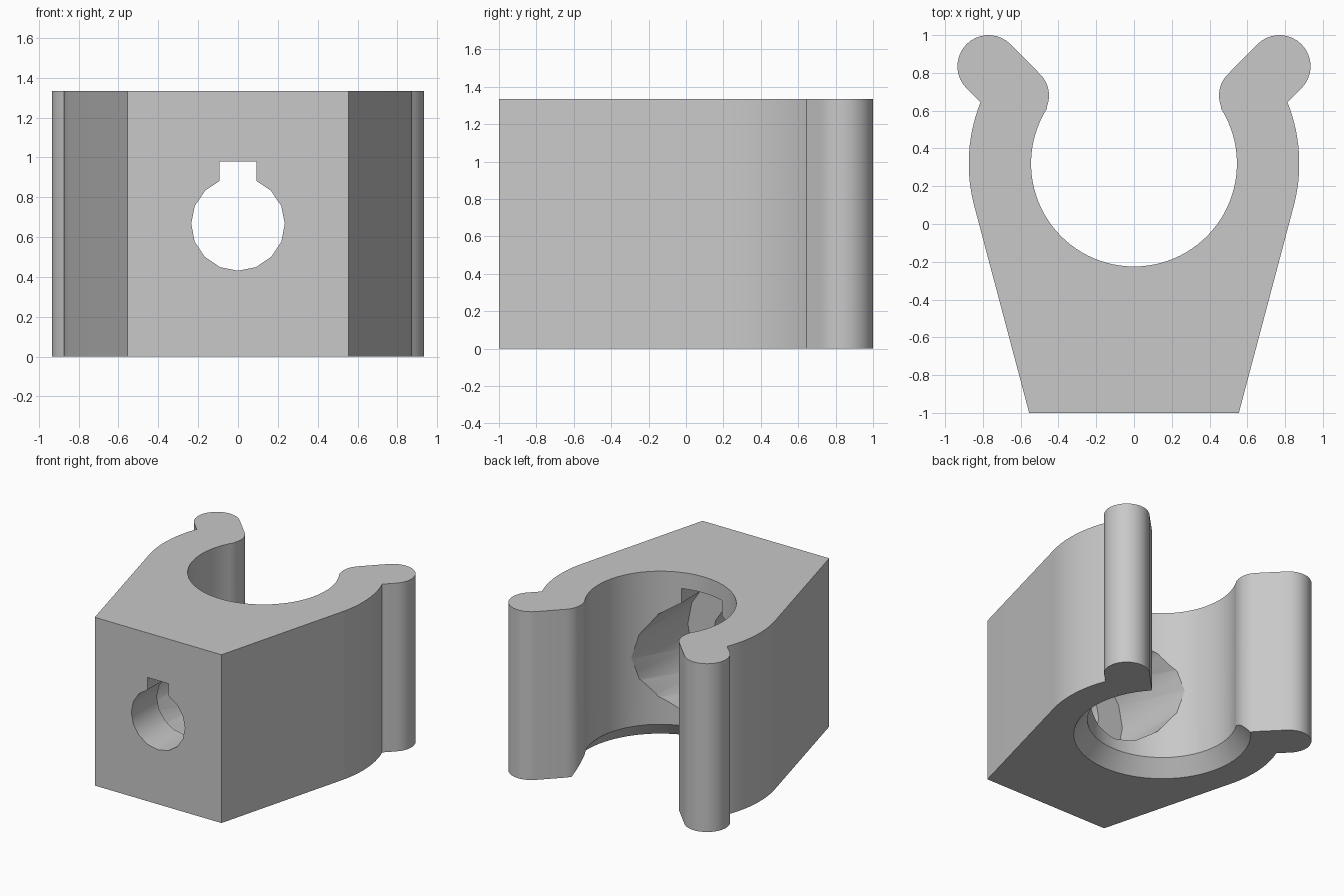
import bpy
import bmesh
from math import cos, sin, radians, pi

if "Cube" in bpy.data.objects:
    bpy.data.objects.remove(bpy.data.objects["Cube"], do_unlink=True)

HEIGHT = 1.333
BORE_Y, BORE_R = 0.32, 0.545
HOLE_Z = HEIGHT / 2

grey = bpy.data.materials.new("light_grey")
grey.use_nodes = True
grey.diffuse_color = (0.58, 0.58, 0.58, 1)
grey.node_tree.nodes["Principled BSDF"].inputs["Base Color"].default_value = (0.58, 0.58, 0.58, 1)


def arc(cx, cy, r, start, end, steps):
    angles = [radians(start + (end - start) * i / steps) for i in range(steps + 1)]
    return [(cx + r * cos(a), cy + r * sin(a)) for a in angles]


def make_object(name, bm):
    mesh = bpy.data.meshes.new(name)
    bmesh.ops.recalc_face_normals(bm, faces=bm.faces)
    bm.to_mesh(mesh)
    bm.free()
    mesh.materials.append(grey)
    obj = bpy.data.objects.new(name, mesh)
    bpy.context.collection.objects.link(obj)
    return obj


def extrude_outline(name, points, height):
    bm = bmesh.new()
    face = bm.faces.new([bm.verts.new((x, y, 0)) for x, y in points])
    top = bmesh.ops.extrude_face_region(bm, geom=[face])["geom"]
    verts = [v for v in top if isinstance(v, bmesh.types.BMVert)]
    bmesh.ops.translate(bm, vec=(0, 0, height), verts=verts)
    return make_object(name, bm)


def lathe_cutter(name, r1, r2, depth, sides, location, along_y=False):
    bm = bmesh.new()
    bmesh.ops.create_cone(bm, cap_ends=True, segments=sides, radius1=r1, radius2=r2, depth=depth)
    obj = make_object(name, bm)
    obj.location = location
    if along_y:
        obj.rotation_euler.x = pi / 2
    return obj


def box_cutter(name, half_width, y0, y1, z0, z1):
    points = [(-half_width, y0), (half_width, y0), (half_width, y1), (-half_width, y1)]
    obj = extrude_outline(name, points, z1 - z0)
    obj.location.z = z0
    return obj


# Clip outline: tapered foot, round jaw, knobbed tip, inner lip and bore
half = [(0.555, -1.0)]
half += arc(0, BORE_Y, 0.875, -14.5, 21.8, 14)
half += arc(0.77, 0.835, 0.165, -45, 135, 18)
half += arc(0.61, 0.68, 0.16, 135, 200, 8)
half += arc(0, BORE_Y, BORE_R, 32, -90, 32)
mirrored = [(-x, y) for x, y in reversed(half[:-1])]
clip = extrude_outline("clip_body", half + mirrored, HEIGHT)

# Bore chamfer, screw hole and head recess, each hole with a key slot
chamfer, slope = 0.12, 0.10 / 0.12
extra = 0.05
cutters = [
    lathe_cutter("bore_chamfer_cutter", BORE_R + (chamfer + extra) * slope, BORE_R - 0.02 * slope,
                 chamfer + extra + 0.02, 64, (0, BORE_Y, (chamfer + 0.02 - extra) / 2)),
    lathe_cutter("screw_hole_cutter", 0.235, 0.235, 0.7, 16, (0, -0.8, HOLE_Z), True),
    box_cutter("screw_slot_cutter", 0.092, -1.1, -0.5, HOLE_Z, 0.98),
    lathe_cutter("head_recess_cutter", 0.46, 0.46, 0.98, 16, (0, -0.19, HOLE_Z), True),
    box_cutter("head_slot_cutter", 0.177, -0.68, 0.2, HOLE_Z, 1.205),
]

bpy.ops.object.select_all(action="DESELECT")
bpy.context.view_layer.objects.active = clip
clip.select_set(True)
for cutter in cutters:
    cutter.hide_render = True
    mod = clip.modifiers.new(cutter.name, "BOOLEAN")
    mod.operation = "DIFFERENCE"
    mod.solver = "EXACT"
    mod.object = cutter
    bpy.context.view_layer.update()
    bpy.ops.object.modifier_apply(modifier=mod.name)
for cutter in cutters:
    bpy.data.objects.remove(cutter, do_unlink=True)

bpy.ops.object.shade_smooth_by_angle(angle=radians(30))
